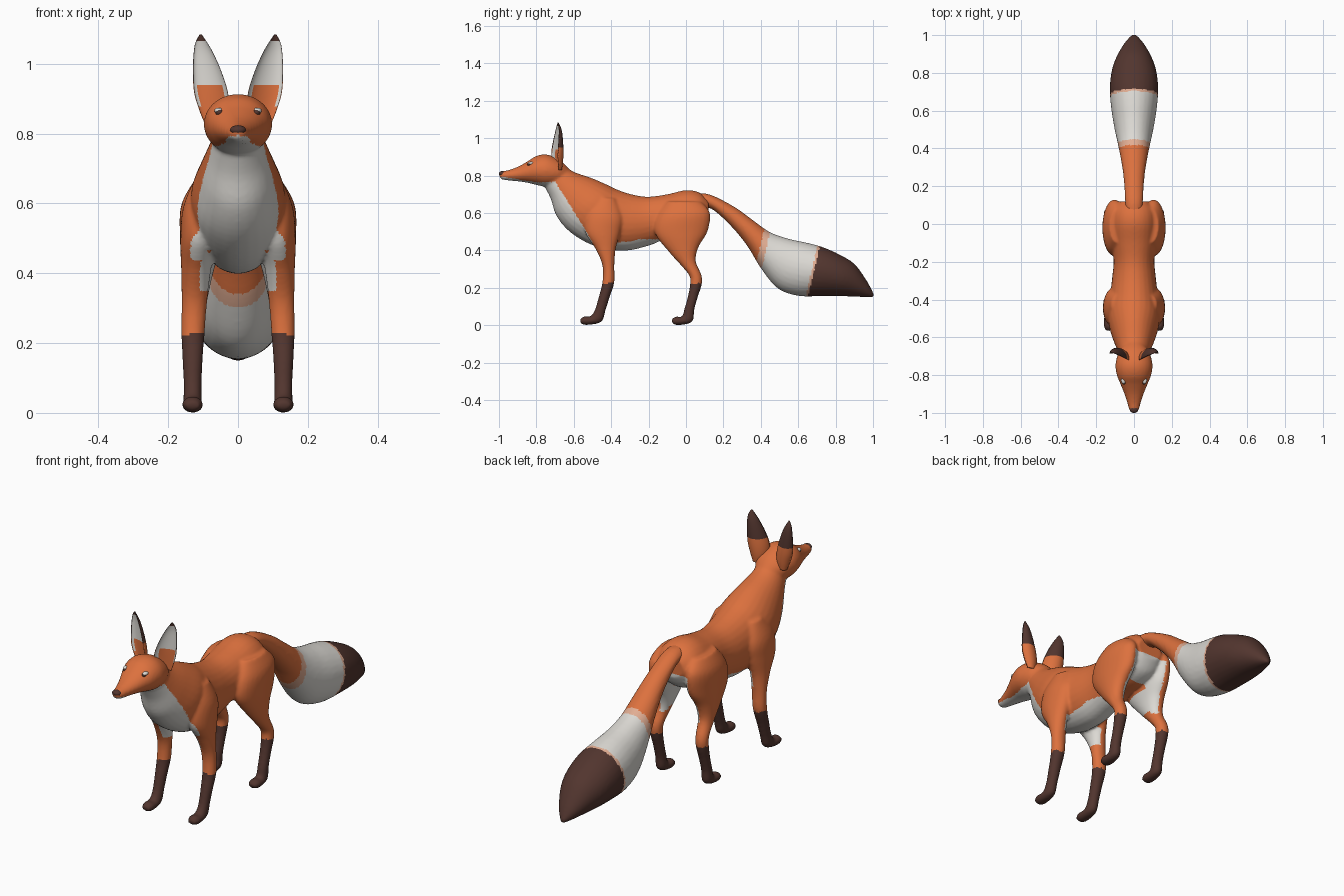
import bpy, bmesh, math
from mathutils import Vector

if "Cube" in bpy.data.objects:
    bpy.data.objects.remove(bpy.data.objects["Cube"])


def material(name, rgb):
    m = bpy.data.materials.new(name)
    m.diffuse_color = (*rgb, 1)
    m.use_nodes = True
    m.node_tree.nodes["Principled BSDF"].inputs["Base Color"].default_value = m.diffuse_color
    return m


MATS = [material("orange fur", (0.72, 0.165, 0.048)),
        material("white fur", (0.72, 0.70, 0.66)),
        material("dark brown fur", (0.085, 0.036, 0.028)),
        material("peach fur", (0.76, 0.42, 0.29))]
ORANGE, WHITE, DARK, PEACH = range(4)


def smooth_rows(rows, steps=5):
    """Catmull-Rom interpolation between section rows."""
    out = []
    for i in range(len(rows) - 1):
        p = [rows[max(i - 1, 0)], rows[i], rows[i + 1], rows[min(i + 2, len(rows) - 1)]]
        for k in range(steps):
            t = k / steps
            out.append([0.5 * (2 * b + (c - a) * t + (2 * a - 5 * b + 4 * c - d) * t * t
                               + (3 * b - a - 3 * c + d) * t ** 3) for a, b, c, d in zip(*p)])
    return out + [list(rows[-1])]


def skin(bm, rings):
    """Closed tube through equal rings of points."""
    vs = [[bm.verts.new(p) for p in r] for r in rings]
    n = len(vs[0])
    faces = [bm.faces.new((a[j], a[(j + 1) % n], b[(j + 1) % n], b[j]))
             for a, b in zip(vs, vs[1:]) for j in range(n)]
    bm.faces.new(vs[0])
    bm.faces.new(vs[-1])
    return faces


def loft(bm, rows, side=1, n=28):
    """Rows: top y, top z, bottom y, bottom z, centre x, half width."""
    rings = []
    for ty, tz, by, bz, cx, w in smooth_rows(rows):
        ring = []
        for j in range(n):
            a = 2 * math.pi * j / n
            c = math.cos(a)
            ring.append((side * (cx + w * math.sin(a)),
                         (ty + by) / 2 + (ty - by) / 2 * c,
                         (tz + bz) / 2 + (tz - bz) / 2 * c))
        rings.append(ring)
    skin(bm, rings)


def make_object(name, bm):
    bmesh.ops.recalc_face_normals(bm, faces=bm.faces)
    me = bpy.data.meshes.new(name)
    bm.to_mesh(me)
    bm.free()
    ob = bpy.data.objects.new(name, me)
    bpy.context.collection.objects.link(ob)
    return ob


def finish(ob, rule=None):
    for m in MATS:
        ob.data.materials.append(m)
    for p in ob.data.polygons:
        p.use_smooth = True
        if rule:
            p.material_index = rule(p.center, p.normal)


def fuse(ob, voxel, iterations):
    """Melt overlapping lofts into one smooth skin."""
    r = ob.modifiers.new("fuse", 'REMESH')
    r.mode, r.voxel_size = 'VOXEL', voxel
    s = ob.modifiers.new("soften", 'SMOOTH')
    s.factor, s.iterations = 0.5, iterations
    dg = bpy.context.evaluated_depsgraph_get()
    me = bpy.data.meshes.new_from_object(ob.evaluated_get(dg))
    ob.modifiers.clear()
    ob.data = me


# torso and neck
bm = bmesh.new()
loft(bm, [(-.66, .86, -.77, .765, 0, .065), (-.60, .82, -.725, .68, 0, .085),
          (-.50, .785, -.69, .58, 0, .112), (-.42, .75, -.61, .49, 0, .135),
          (-.36, .722, -.48, .42, 0, .13), (-.28, .697, -.33, .398, 0, .118),
          (-.20, .687, -.20, .425, 0, .108), (-.10, .70, -.12, .455, 0, .115),
          (0, .722, 0, .47, 0, .122), (.07, .71, .08, .50, 0, .11),
          (.12, .67, .12, .56, 0, .07)])
# head and snout
loft(bm, [(-.62, .83, -.66, .76, 0, .05), (-.67, .88, -.69, .745, 0, .082),
          (-.74, .912, -.75, .74, 0, .098), (-.80, .905, -.80, .75, 0, .091),
          (-.85, .874, -.85, .762, 0, .071), (-.90, .847, -.90, .769, 0, .051),
          (-.95, .829, -.95, .774, 0, .035), (-.985, .822, -.98, .778, 0, .026),
          (-1.0, .81, -.995, .788, 0, .014)])
# front and hind legs with paws
for s in (1, -1):
    loft(bm, [(-.48, .68, -.38, .68, .09, .03), (-.53, .60, -.34, .58, .107, .05),
              (-.54, .50, -.35, .50, .112, .053), (-.485, .41, -.375, .41, .12, .043),
              (-.447, .32, -.383, .32, .125, .037), (-.447, .23, -.383, .23, .129, .034),
              (-.467, .15, -.408, .15, .13, .029), (-.488, .08, -.43, .08, .13, .026),
              (-.513, .047, -.452, .018, .13, .027), (-.545, .047, -.53, .001, .13, .03),
              (-.568, .032, -.562, .008, .13, .019)], s)
    loft(bm, [(-.10, .66, .08, .66, .09, .04), (-.155, .58, .128, .60, .102, .062),
              (-.165, .49, .115, .50, .106, .06), (-.09, .39, .068, .42, .116, .046),
              (-.027, .32, .052, .345, .122, .036), (.018, .265, .082, .27, .128, .032),
              (.022, .22, .085, .22, .13, .030), (.009, .15, .063, .15, .13, .027),
              (-.008, .09, .045, .085, .13, .026), (-.022, .047, .033, .018, .13, .027),
              (-.055, .046, -.04, 0, .13, .03), (-.078, .03, -.072, .008, .13, .019)], s)


def body_colour(c, n):
    x, y, z = abs(c.x), c.y, c.z
    inward = n.x * (1 if c.x > 0 else -1) < -0.3
    if z < .225:
        return DARK
    if y < -.70 and z > .74:                                 # jaw
        return WHITE if z < .765 + max(0, -.8 - y) * .15 else ORANGE
    if y < -.50 and y < -.675 + (.73 - z) * .62 and z > .34 and x < .135:  # chest
        return WHITE
    if y > .02 and z < .58 and z > .33 and (x < .085 or inward) and n.z < .3:  # under tail
        return WHITE
    if z > .35 and z < .46 and (x < .085 or inward):         # belly
        return WHITE
    return ORANGE


body = make_object("body", bm)
fuse(body, .0075, 6)
finish(body, body_colour)

# bushy tail with pale band and dark tip
bm = bmesh.new()
loft(bm, [(.05, .705, .07, .63, 0, .045), (.13, .698, .14, .62, 0, .048),
          (.26, .632, .245, .525, 0, .056), (.36, .56, .33, .42, 0, .07),
          (.45, .497, .40, .305, 0, .086), (.55, .462, .49, .197, 0, .106),
          (.65, .44, .60, .157, 0, .122), (.73, .418, .72, .155, 0, .128),
          (.82, .378, .82, .155, 0, .116), (.90, .328, .89, .153, 0, .088),
          (.965, .24, .96, .15, 0, .047), (1.004, .168, 1.004, .148, 0, .010)])


def tail_colour(c, n):
    s = c.y - .23 * c.z
    if s > .618:
        return DARK
    if s > .605:
        return PEACH
    return WHITE if s > .335 else PEACH if s > .30 else ORANGE


tail = make_object("tail", bm)
fuse(tail, .009, 4)
finish(tail, tail_colour)

# cupped ears: rows are centre x, centre y, z, half width
EAR = smooth_rows([(.07, -.69, .83, .026), (.07, -.70, .87, .042), (.078, -.703, .92, .048),
                   (.089, -.697, .98, .040), (.099, -.69, 1.03, .028),
                   (.105, -.687, 1.06, .017), (.107, -.685, 1.084, .003)], 6)
N = 32
for s, side in ((1, "left"), (-1, "right")):
    bm = bmesh.new()
    rings = []
    for cx, cy, z, w in EAR:
        ring = []
        for j in range(N):
            a = 2 * math.pi * j / N
            depth = w * abs(math.sin(a)) * (1.0 if j <= N // 2 else .5)
            u = w * math.cos(a)
            ring.append((s * (cx + u - .36 * depth * .5), cy + .36 * u + .93 * depth, z))
        rings.append(ring)
    for i, f in enumerate(skin(bm, rings)):
        z = f.calc_center_median().z
        j = i % N
        inner = N // 2 + 1 <= j <= N - 2
        f.material_index = DARK if z > .945 else ORANGE
        if inner and z < 1.065:
            low = z < .935 and N * .62 < j < N * .88
            f.material_index = ORANGE if low or z < .88 else WHITE
    finish(make_object(side + "_ear", bm))


def blob(name, loc, scale, mat):
    bm = bmesh.new()
    bmesh.ops.create_uvsphere(bm, u_segments=20, v_segments=12, radius=1)
    for v in bm.verts:
        v.co = Vector(loc) + Vector(a * b for a, b in zip(v.co, scale))
    finish(make_object(name, bm), lambda c, n: mat)


# nose and eyes
blob("nose", (0, -.982, .810), (.023, .019, .014), DARK)
for s, side in ((1, "left"), (-1, "right")):
    blob(side + "_eye", (s * .053, -.835, .860), (.011, .014, .010), DARK)
    blob(side + "_eye_patch", (s * .056, -.829, .866), (.012, .017, .008), WHITE)
